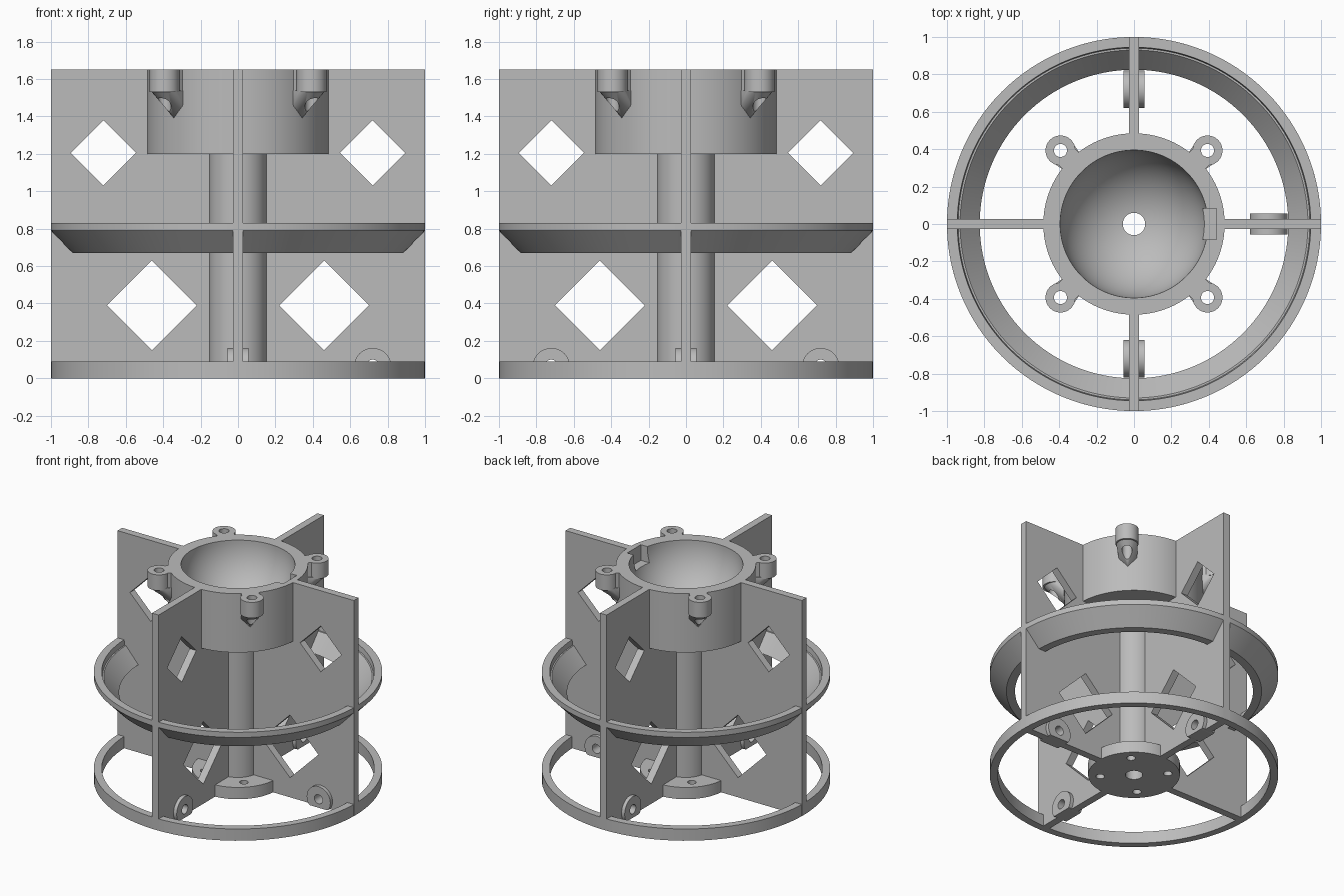
import bpy, bmesh
from math import pi, sin, cos, sqrt, radians
from mathutils import Matrix

if "Cube" in bpy.data.objects:
    bpy.data.objects.remove(bpy.data.objects["Cube"], do_unlink=True)

grey = bpy.data.materials.new("plain_grey")
grey.use_nodes = True
grey.diffuse_color = (0.5, 0.5, 0.5, 1)
grey.node_tree.nodes["Principled BSDF"].inputs["Base Color"].default_value = grey.diffuse_color

HEIGHT = 1.65
HALF = 0.028  # half the fin thickness


def finish(name, bm):
    bmesh.ops.remove_doubles(bm, verts=bm.verts, dist=1e-5)
    bmesh.ops.recalc_face_normals(bm, faces=bm.faces)
    mesh = bpy.data.meshes.new(name)
    bm.to_mesh(mesh)
    bm.free()
    mesh.materials.append(grey)
    mesh.shade_smooth()
    mesh.set_sharp_from_angle(angle=radians(30))
    obj = bpy.data.objects.new(name, mesh)
    bpy.context.collection.objects.link(obj)
    return obj


def lathe(name, profile, steps=96):
    """Spin a closed (radius, z) outline about the z axis."""
    bm = bmesh.new()
    rings = [[bm.verts.new((r * cos(2 * pi * i / steps), r * sin(2 * pi * i / steps), z))
              for r, z in profile] for i in range(steps)]
    n = len(profile)
    for i in range(steps):
        a, b = rings[i], rings[(i + 1) % steps]
        for j in range(n):
            k = (j + 1) % n
            bm.faces.new((a[j], b[j], b[k], a[k]))
    return finish(name, bm)


def tube(name, inner, outer, z0, z1):
    return lathe(name, [(inner, z0), (outer, z0), (outer, z1), (inner, z1)])


def plate(name, outline, half, turn=0):
    """Extrude an (x, z) outline to both sides of y = 0, then turn about z."""
    bm = bmesh.new()
    face = bm.faces.new([bm.verts.new((x, -half, z)) for x, z in outline])
    ext = bmesh.ops.extrude_face_region(bm, geom=[face])["geom"]
    bmesh.ops.translate(bm, vec=(0, 2 * half, 0),
                        verts=[v for v in ext if isinstance(v, bmesh.types.BMVert)])
    bmesh.ops.rotate(bm, matrix=Matrix.Rotation(turn, 3, 'Z'), verts=bm.verts)
    return finish(name, bm)


def disc(x, z, r, steps=40):
    return [(x + r * cos(2 * pi * i / steps), z + r * sin(2 * pi * i / steps)) for i in range(steps)]


def rod(name, x, y, r, z0, z1, steps=32):
    bm = bmesh.new()
    bmesh.ops.create_cone(bm, cap_ends=True, segments=steps, radius1=r, radius2=r, depth=z1 - z0,
                          matrix=Matrix.Translation((x, y, (z0 + z1) / 2)))
    return finish(name, bm)


def combine(obj, others, operation='DIFFERENCE'):
    """Apply booleans and remove the helper objects."""
    for other in others:
        mod = obj.modifiers.new("combine", 'BOOLEAN')
        mod.operation, mod.solver, mod.object = operation, 'EXACT', other
    graph = bpy.context.evaluated_depsgraph_get()
    mesh = bpy.data.meshes.new_from_object(obj.evaluated_get(graph))
    obj.modifiers.clear()
    obj.data = mesh
    for other in others:
        bpy.data.objects.remove(other, do_unlink=True)
    mesh.shade_smooth()
    mesh.set_sharp_from_angle(angle=radians(30))
    return obj


# Rings around the fins
tube("base_ring", 0.945, 1.0, 0, 0.09)
lathe("middle_ring", [(1, 0.79), (1, 0.83), (0.945, 0.83), (0.94, 0.79),
                      (0.93, 0.79), (0.825, 0.67), (0.885, 0.67)], 128)

# Central column and drilled hub
tube("column", 0.06, 0.155, 0, 1.21)
hub = tube("hub", 0.06, 0.318, 0, 0.09)
combine(hub, [rod("drill", 0.235 * cos(a), 0.235 * sin(a), 0.03, -0.1, 0.2)
              for a in (pi / 4 + i * pi / 2 for i in range(4))])

# Cup with a spherical bowl and a slot in its rim
BOWL, HOLE = 0.395, 0.06
bowl = [(BOWL * cos(t), HEIGHT - BOWL * sin(t))
        for t in (i * 1.4 / 24 for i in range(25))]
bowl.append((HOLE, HEIGHT - sqrt(BOWL ** 2 - HOLE ** 2)))
cup = lathe("cup", [(HOLE, 1.2), (0.485, 1.2), (0.485, HEIGHT)] + bowl)
combine(cup, [plate("slot", [(0.3, 1.53), (0.44, 1.53), (0.44, 1.8), (0.3, 1.8)], 0.083)])

# Four fins with diamond windows; three carry a drilled round boss at the foot
fin_outline = [(0.1, 0), (1, 0), (1, HEIGHT), (0.46, HEIGHT), (0.46, 1.21), (0.1, 1.21)]
names = ["left", "back", "right", "front"]
for i, side in enumerate(names):
    turn = i * pi / 2
    cutters = [plate("window", disc(x, z, r, 4), 0.2, turn)
               for x, z, r in ((0.72, 1.205, 0.175), (0.46, 0.39, 0.24))]
    if side != "right":
        cutters.append(plate("drill", disc(0.72, 0.065, 0.035), 0.2, turn))
        boss = plate(side + "_boss", [(x, max(z, 0)) for x, z in disc(0.72, 0.062, 0.1)], 0.055, turn)
        combine(boss, [plate("drill", disc(0.72, 0.065, 0.035), 0.2, turn)])
    combine(plate(side + "_fin", fin_outline, HALF, turn), cutters)

# Four screw lugs on the cup, each with a neck and a tapering support
LUG, SHELF = 0.556, 1.53
for i in range(4):
    turn = pi / 4 + i * pi / 2
    x, y = LUG * cos(turn), LUG * sin(turn)
    lug = rod("screw_lug_%d" % (i + 1), x, y, 0.08, SHELF, HEIGHT)
    neck = plate("neck", [(0.46, SHELF), (LUG, SHELF), (LUG, HEIGHT), (0.46, HEIGHT)], 0.062, turn)
    bm = bmesh.new()
    for px, py in disc(LUG, 0, 0.076, 24):
        bm.verts.new((px, py, SHELF + 0.01))
    for px, py, pz in ((0.46, 0.062, SHELF + 0.01), (0.46, 0.06, 1.44), (0.483, 0, 1.39), (0.46, 0, 1.39)):
        for s in ((1, -1) if py else (1,)):
            bm.verts.new((px, s * py, pz))
    bmesh.ops.convex_hull(bm, input=bm.verts)
    bmesh.ops.rotate(bm, matrix=Matrix.Rotation(turn, 3, 'Z'), verts=bm.verts)
    support = finish("support", bm)
    combine(lug, [neck, support], 'UNION')
    combine(lug, [rod("drill", x, y, 0.035, 1.3, 1.8)])
